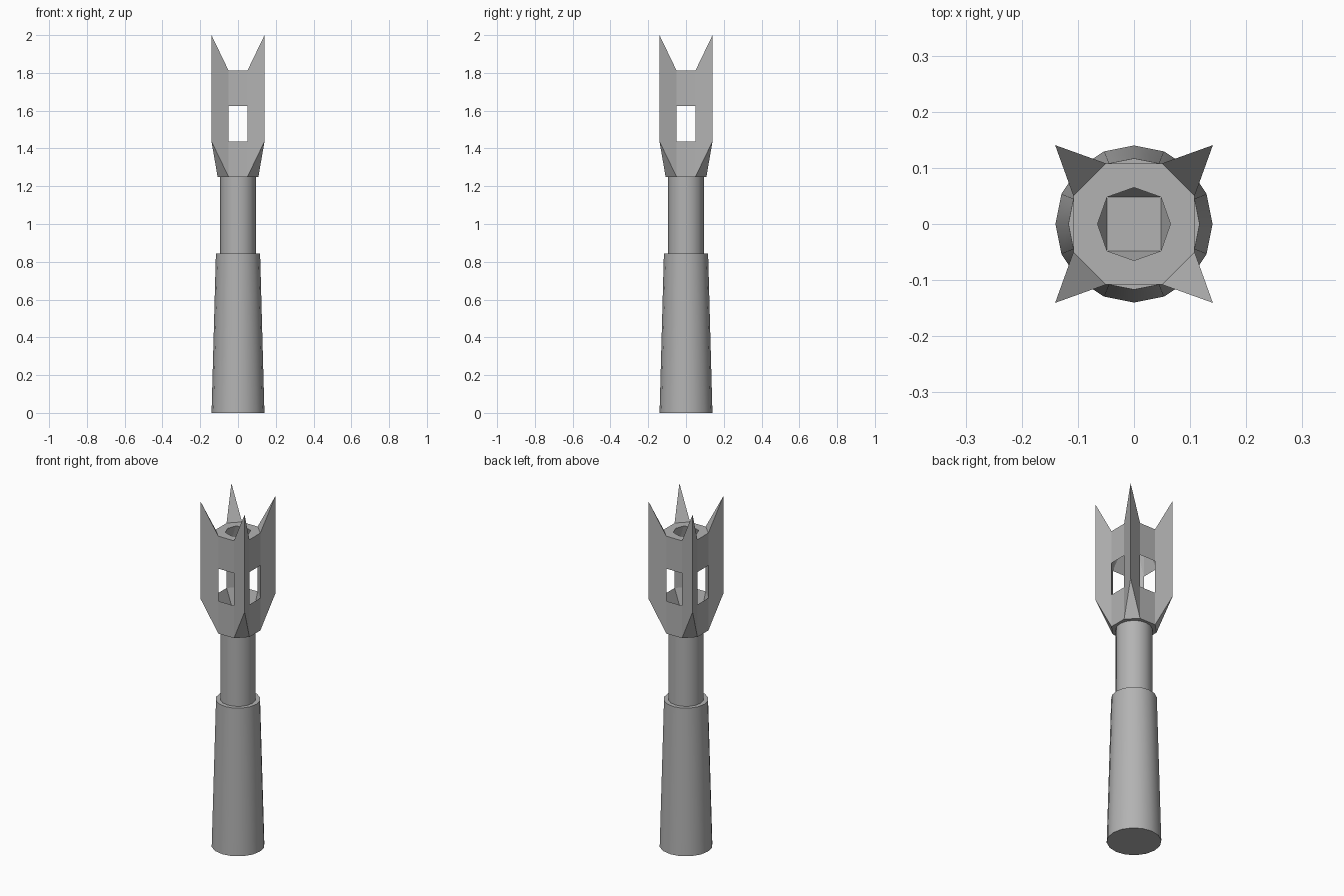
import bpy, bmesh
from math import radians
from mathutils import Matrix, Vector

if "Cube" in bpy.data.objects:
    bpy.data.objects.remove(bpy.data.objects["Cube"])

grey = bpy.data.materials.new("dark_grey")
grey.diffuse_color = (0.45, 0.45, 0.45, 1)
grey.use_nodes = True
grey.node_tree.nodes["Principled BSDF"].inputs["Base Color"].default_value = grey.diffuse_color


def make(name, bm):
    me = bpy.data.meshes.new(name)
    bm.to_mesh(me)
    bm.free()
    me.materials.append(grey)
    ob = bpy.data.objects.new(name, me)
    bpy.context.collection.objects.link(ob)
    return ob


def tapered(name, r_low, r_high, z0, z1, sides=16):
    bm = bmesh.new()
    bmesh.ops.create_cone(bm, cap_ends=True, segments=sides, radius1=r_low, radius2=r_high,
                          depth=z1 - z0, matrix=Matrix.Translation((0, 0, (z0 + z1) / 2)))
    ob = make(name, bm)
    bpy.context.view_layer.objects.active = ob
    ob.select_set(True)
    bpy.ops.object.shade_smooth_by_angle(angle=radians(35))
    ob.select_set(False)


# Grip and neck
tapered("handle", 0.14, 0.117, 0, 0.845)
tapered("neck", 0.094, 0.094, 0.84, 1.255)

# Head: one quarter (front window plus corner spike), repeated four times
Z0, Z1, Z2, Z3, TIP, FLOOR = 1.25, 1.4375, 1.625, 1.8125, 2.0, 1.265
A, B, C = (-0.05, -0.108), (0.05, -0.108), (0.108, -0.05)
S, P, Q, M = (0.1405, -0.1405), (0.048, -0.048), (-0.048, -0.048), (0, -0.065)

quarter = [
    # front panels below and above the window
    [(A, Z0), (B, Z0), (B, Z1), (A, Z1)],
    [(A, Z2), (B, Z2), (B, Z3), (A, Z3)],
    # spike sides, underside, sloping top and inner face
    [(B, Z0), (S, Z1), (S, TIP), (B, Z3), (B, Z2), (B, Z1)],
    [(C, Z0), (C, Z1), (C, Z2), (C, Z3), (S, TIP), (S, Z1)],
    [(B, Z0), (C, Z0), (S, Z1)],
    [(B, Z3), (S, TIP), (C, Z3)],
    [(B, Z1), (B, Z2), (C, Z2), (C, Z1)],
    # funnel floor inside
    [(A, Z1), (B, Z1), (P, FLOOR), (Q, FLOOR)],
    [(B, Z1), (C, Z1), (P, FLOOR)],
    # ceiling tapering up to the top hole
    [(A, Z2), (M, Z3), (B, Z2)],
    [(B, Z2), (M, Z3), (P, Z3)],
    [(A, Z2), (Q, Z3), (M, Z3)],
    [(B, Z2), (P, Z3), (C, Z2)],
    # top rim
    [(A, Z3), (B, Z3), (P, Z3), (M, Z3), (Q, Z3)],
    [(B, Z3), (C, Z3), (P, Z3)],
]

bm = bmesh.new()
turns = [Matrix.Rotation(radians(90 * k), 3, 'Z') for k in range(4)]
for turn in turns:
    for face in quarter:
        bm.faces.new([bm.verts.new(turn @ Vector((*p, z))) for p, z in face])
# inner floor and underside
bm.faces.new([bm.verts.new(t @ Vector((*P, FLOOR))) for t in turns])
bm.faces.new([bm.verts.new(t @ Vector((*p, Z0))) for t in turns for p in (A, B)])
bmesh.ops.remove_doubles(bm, verts=bm.verts, dist=1e-4)
bmesh.ops.recalc_face_normals(bm, faces=bm.faces)
make("crown_head", bm)
